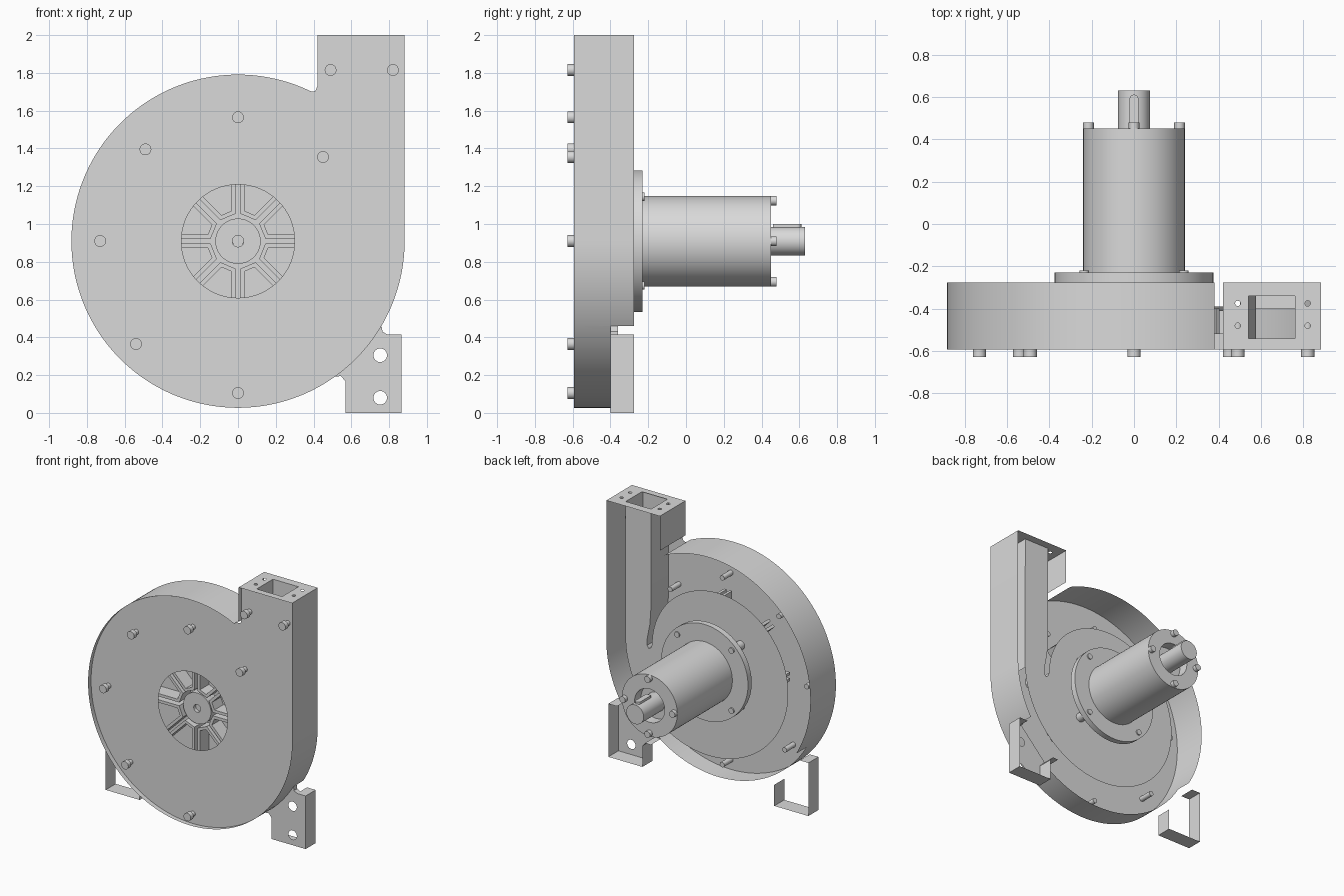
import bpy, bmesh
from math import sin, cos, pi, radians
from mathutils import Matrix

if "Cube" in bpy.data.objects:
    bpy.data.objects.remove(bpy.data.objects["Cube"])

grey = bpy.data.materials.new("machine_grey")
grey.use_nodes = True
COLOR = (0.7, 0.7, 0.7, 1)
grey.diffuse_color = COLOR
grey.node_tree.nodes["Principled BSDF"].inputs["Base Color"].default_value = COLOR

AXIS = 0.909                                 # height of the shaft
FRONT, SPLIT, BACK = -0.592, -0.40, -0.276   # casing depths
PLATE = -0.555                               # front plate, set inside the rim
CAP = -0.34                                  # back of the inner chamber


def finish(name, bm):
    bmesh.ops.remove_doubles(bm, verts=bm.verts, dist=0.0002)
    bmesh.ops.recalc_face_normals(bm, faces=bm.faces)
    me = bpy.data.meshes.new(name)
    bm.to_mesh(me)
    bm.free()
    me.materials.append(grey)
    ob = bpy.data.objects.new(name, me)
    bpy.context.collection.objects.link(ob)
    bpy.ops.object.select_all(action='DESELECT')
    ob.select_set(True)
    bpy.context.view_layer.objects.active = ob
    bpy.ops.object.shade_smooth_by_angle(angle=radians(30))
    return ob


def arc(cx, cz, r, a0=0, a1=360, n=48):
    """Points along an arc; a full circle leaves out the repeated end."""
    steps = n if a1 - a0 == 360 else n - 1
    return [(cx + r * cos(radians(a0 + (a1 - a0) * i / steps)),
             cz + r * sin(radians(a0 + (a1 - a0) * i / steps))) for i in range(n)]


def fill(bm, loops, place, normal=(0, 1, 0)):
    """Flat plate bounded by the first loop, with the others as holes."""
    edges = []
    for loop in loops:
        vs = [bm.verts.new(place(*p)) for p in loop]
        edges += [bm.edges.new((vs[i - 1], vs[i])) for i in range(len(vs))]
    bmesh.ops.triangle_fill(bm, use_beauty=True, edges=edges, normal=normal)


def walls(bm, path, y0, y1_rule):
    """Sheet walls running back from a path; the rule gives the depth."""
    for a, b in zip(path, path[1:]):
        y1 = y1_rule(a, b)
        bm.faces.new([bm.verts.new(v) for v in (
            (a[0], y0, a[1]), (b[0], y0, b[1]),
            (b[0], y1, b[1]), (a[0], y1, a[1]))])


def lathe(name, profile, x=0, z=AXIS, n=64):
    """Turned part about a y axis from (radius, y) points."""
    bm = bmesh.new()
    vs = [bm.verts.new((r, y, 0)) for r, y in profile]
    es = [bm.edges.new(p) for p in zip(vs, vs[1:])]
    bmesh.ops.spin(bm, geom=vs + es, axis=(0, 1, 0), cent=(0, 0, 0),
                   angle=2 * pi, steps=n)
    bmesh.ops.translate(bm, verts=bm.verts, vec=(x, 0, z))
    return finish(name, bm)


def rod(name, r, y0, y1, x=0, z=AXIS, n=64):
    return lathe(name, [(0, y0), (r, y0), (r, y1), (0, y1)], x, z, n)


def box(bm, size, center, turn=0):
    m = (Matrix.Translation((0, 0, AXIS)) @ Matrix.Rotation(turn, 4, 'Y')
         @ Matrix.Translation(center) @ Matrix.Diagonal((*size, 1)))
    bmesh.ops.create_cube(bm, size=1, matrix=m)


# Outer casing: recessed front plate with the inlet, and an open-backed rim
# that is shallower along the bottom, between the feet
R, LOW = 0.882, 30.6
rim = (arc(0, AXIS, R, 64.5, 180 + LOW, 80) + arc(0, AXIS, R, 180 + LOW, 360 - LOW, 60)[1:]
       + arc(0, AXIS, R, 360 - LOW, 360, 20)[1:] + [(R, 2)])
outlet_side = [(0.42, 2), (0.42, 1.73)]
bm = bmesh.new()
fill(bm, [outlet_side + [(0.41, 1.705), (0.395, 1.7)] + rim, arc(0, AXIS, 0.30, n=64)],
     lambda x, z: (x, PLATE, z))
finish("front_plate", bm)
bm = bmesh.new()
for path in (outlet_side, rim):
    walls(bm, path, FRONT, lambda a, b: BACK if min(a[1], b[1]) > 0.455 else SPLIT)
finish("casing_rim", bm)

# Outlet flange with its opening and four screw holes
bm = bmesh.new()
opening = [(0.54, -0.54), (0.76, -0.54), (0.76, CAP), (0.54, CAP)]
holes = [arc(x, y, 0.013, n=12) for x in (0.49, 0.82) for y in (-0.48, -0.375)]
fill(bm, [[(0.42, FRONT), (R, FRONT), (R, BACK), (0.42, BACK)], opening] + holes,
     lambda x, y: (x, y, 2), (0, 0, 1))
finish("outlet_flange", bm)

# Inner chamber: spiral back cover open at its rim, with a walled outlet duct
spiral = []
for i in range(101):
    t = 4 + 3.56 * i
    r = 0.53 + 0.00064 * t
    spiral.append((r * cos(radians(t)), AXIS + r * sin(radians(t))))
tongue = [(0.54, 2), (0.54, 1.25), (0.55, 1.1), (0.575, 0.97), (0.575, 0.925),
          (0.56, 0.905), (0.54, 0.915)]
bm = bmesh.new()
fill(bm, [spiral + [(0.76, 2)] + tongue], lambda x, z: (x, CAP, z))
walls(bm, tongue + spiral[:1], PLATE, lambda a, b: CAP)
walls(bm, spiral[-1:] + [(0.76, 2)], PLATE, lambda a, b: CAP)
finish("inner_chamber", bm)

# Feet: thin open-backed frames, the +x one with a drilled plate
foot = [(0.50, 0.19), (0.545, 0.195), (0.57, 0.165), (0.57, 0), (0.865, 0),
        (0.865, 0.415), (0.79, 0.415), (0.765, 0.43), (0.76, 0.46)]
bm = bmesh.new()
walls(bm, foot, SPLIT, lambda a, b: -0.36 if max(a[1], b[1]) > 0.42 else BACK)
fill(bm, [foot, arc(0.753, 0.305, 0.036, n=24), arc(0.753, 0.08, 0.036, n=24)],
     lambda x, z: (x, SPLIT, z))
finish("left_foot", bm)
bm = bmesh.new()
walls(bm, foot[2:7], SPLIT, lambda a, b: BACK)
bmesh.ops.scale(bm, verts=bm.verts, vec=(-1, 1, 1))
finish("right_foot_frame", bm)

# Casing bolts, following the spiral: a head and a thinner shank
for x, z in [(0, 1.565), (-0.49, 1.395), (0.45, 1.355), (-0.73, 0.91),
             (-0.54, 0.365), (0, 0.105), (0.49, 1.815), (0.82, 1.815)]:
    lathe("casing_bolt", [(0, -0.628), (0.031, -0.628), (0.031, FRONT),
                          (0.02, FRONT), (0.02, -0.445), (0, -0.445)], x, z, 24)

# Impeller: hub, backing disc and eight bent V-shaped blades
lathe("impeller_hub", [(0.03, -0.46), (0.03, -0.505), (0.12, -0.505), (0.12, -0.37)])
rod("impeller_screw", 0.03, -0.48, -0.4, n=24)
rod("impeller_disc", 0.48, -0.41, -0.39)
bm = bmesh.new()
for i in range(8):
    turn = i * pi / 4
    for side in (-1, 1):
        box(bm, (0.39, 0.12, 0.022), (0.34, -0.46, side * 0.024), turn)
    box(bm, (0.022, 0.12, 0.085), (0.15, -0.46, 0), turn + pi / 8)
finish("impeller_blades", bm)

# Motor with mounting flange, spacers and screws
rod("motor_flange", 0.375, BACK, -0.23, n=96)
lathe("motor_body", [(0.24, -0.235), (0.24, 0.45), (0.13, 0.45), (0.13, 0.37), (0, 0.37)], n=96)
for sx in (-1, 1):
    for sz in (-1, 1):
        x, z = sx * 0.235, AXIS + sz * 0.235
        rod("flange_spacer", 0.035, CAP, BACK, x, z, 24)
        rod("flange_screw", 0.022, -0.23, -0.22, x, z, 24)
for i in range(4):
    a = i * pi / 2
    rod("motor_end_bolt", 0.025, 0.44, 0.48, 0.215 * cos(a), AXIS + 0.215 * sin(a), 24)

# Output shaft and round-ended key
rod("output_shaft", 0.075, -0.36, 0.63)
bm = bmesh.new()
box(bm, (0.042, 0.13, 0.05), (0, 0.525, 0.065))
bmesh.ops.create_cone(bm, cap_ends=True, segments=24, radius1=0.021, radius2=0.021, depth=0.05,
                      matrix=Matrix.Translation((0, 0.59, AXIS + 0.065)))
finish("shaft_key", bm)
